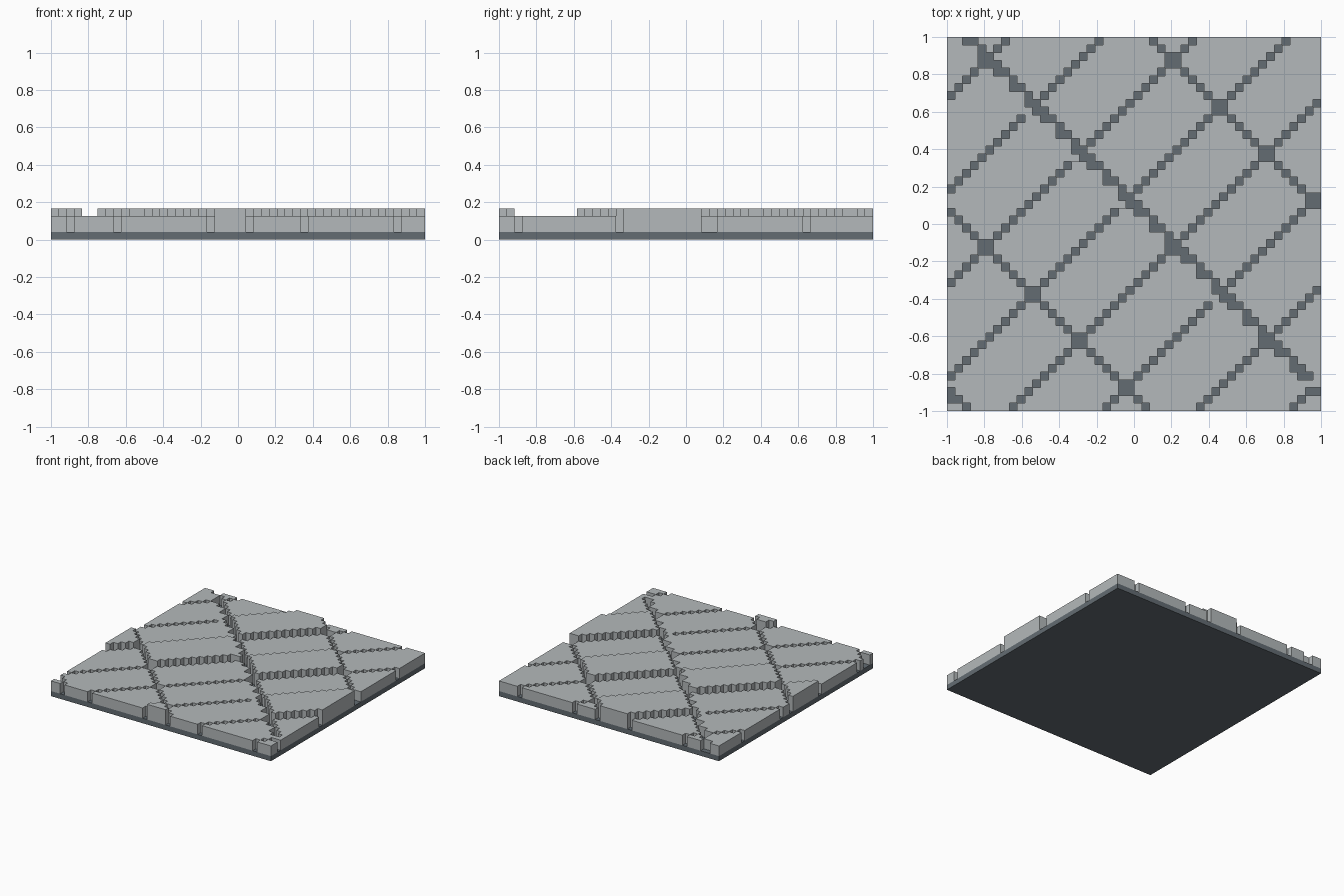
import bpy, bmesh

N = 48                  # cells along each side
C = 2.0 / N             # cell size
BASE_Z = C              # bed slab height
LOW_Z, HIGH_Z = 3 * C, 4 * C

if "Cube" in bpy.data.objects:
    bpy.data.objects.remove(bpy.data.objects["Cube"], do_unlink=True)


def material(name, rgb):
    m = bpy.data.materials.new(name)
    m.use_nodes = True
    col = (*rgb, 1.0)
    m.diffuse_color = col
    bsdf = m.node_tree.nodes["Principled BSDF"]
    bsdf.inputs["Base Color"].default_value = col
    bsdf.inputs["Roughness"].default_value = 0.9
    return m


light_stone = material("light stone", (0.455, 0.485, 0.495))
dark_mortar = material("dark mortar", (0.125, 0.15, 0.17))

# Places where a short joint is filled with stone
FILLED = {(10, 38), (16, 32), (22, 26), (34, 14), (47, 3), (46, 3)}
# Raised stones, as (strip, band)
RAISED = {(1, 1), (1, -3), (2, 0), (3, 1), (3, -1), (3, -3)}


def is_joint(i, j):
    s, d = i + j, j - i
    if (i, j) in FILLED:
        return False
    if (d - 4) % 12 == 0:              # short joints
        return True
    if s in (25, 73):                  # thin long joints
        return True
    if s in (2, 50):                   # ragged long joints
        return True
    if s in (1, 49):
        return i % 2 == 0 or i % 6 == 5 or i == 45
    return False


def stone_key(i, j):
    strip = sum(i + j > k for k in (1, 25, 49, 73))
    return strip, (j - i - 4) // 12


def make_object(name, bm, mat):
    me = bpy.data.meshes.new(name)
    bm.to_mesh(me)
    bm.free()
    me.materials.append(mat)
    ob = bpy.data.objects.new(name, me)
    bpy.context.scene.collection.objects.link(ob)
    return ob


# Bed slab
bm = bmesh.new()
bmesh.ops.create_cube(bm, size=1.0)
for v in bm.verts:
    v.co = (v.co.x * 2, v.co.y * 2, (v.co.z + 0.5) * BASE_Z)
make_object("mortar_bed", bm, dark_mortar)

# Group cells into stones
stones = {}
for i in range(N):
    for j in range(N):
        if not is_joint(i, j):
            stones.setdefault(stone_key(i, j), []).append((i, j))


def build_stone(name, cells, top):
    """Stepped outline drawn from cells, then extruded up from the bed."""
    bm = bmesh.new()
    corners = {}

    def corner(i, j):
        if (i, j) not in corners:
            corners[i, j] = bm.verts.new((i * C - 1, j * C - 1, BASE_Z))
        return corners[i, j]

    for i, j in cells:
        bm.faces.new([corner(i, j), corner(i + 1, j),
                      corner(i + 1, j + 1), corner(i, j + 1)])
    ext = bmesh.ops.extrude_face_region(bm, geom=bm.faces[:], use_keep_orig=True)
    moved = [g for g in ext["geom"] if isinstance(g, bmesh.types.BMVert)]
    bmesh.ops.translate(bm, verts=moved, vec=(0, 0, top - BASE_Z))
    bmesh.ops.recalc_face_normals(bm, faces=bm.faces[:])
    make_object(name, bm, light_stone)


for n, key in enumerate(sorted(stones)):
    top = HIGH_Z if key in RAISED else LOW_Z
    kind = "raised_stone" if key in RAISED else "paving_stone"
    build_stone(f"{kind}_{n + 1}", stones[key], top)
